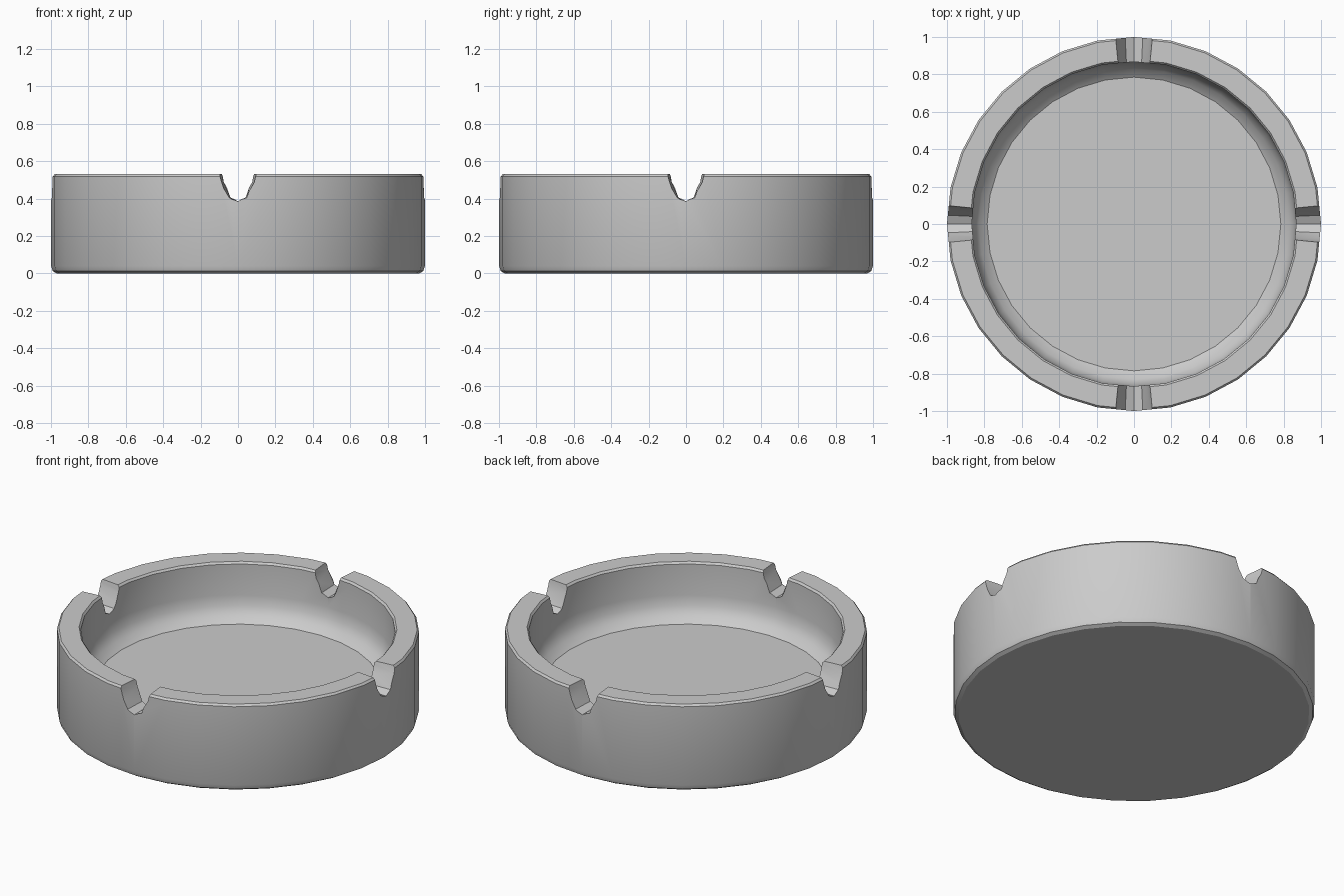
import bpy, bmesh, math
from mathutils import Matrix, Vector

cube = bpy.data.objects.get("Cube")
if cube:
    bpy.data.objects.remove(cube, do_unlink=True)

SIDES = 32

# One plain grey material
grey = bpy.data.materials.new("light grey")
grey.use_nodes = True
colour = (0.6, 0.6, 0.6, 1)
grey.diffuse_color = colour
grey.node_tree.nodes["Principled BSDF"].inputs["Base Color"].default_value = colour


def make_object(name, bm):
    bmesh.ops.recalc_face_normals(bm, faces=bm.faces)
    mesh = bpy.data.meshes.new(name)
    bm.to_mesh(mesh)
    bm.free()
    mesh.materials.append(grey)
    obj = bpy.data.objects.new(name, mesh)
    bpy.context.collection.objects.link(obj)
    return obj


def lathe(name, profile):
    """Revolve (radius, height) points, closing both ends with flat discs."""
    bm = bmesh.new()
    rings = []
    for r, z in profile:
        rings.append([bm.verts.new((r * math.cos(a), r * math.sin(a), z))
                      for a in (math.tau * i / SIDES for i in range(SIDES))])
    for low, high in zip(rings, rings[1:]):
        for i in range(SIDES):
            j = (i + 1) % SIDES
            bm.faces.new((low[i], low[j], high[j], high[i]))
    bm.faces.new(rings[0])
    bm.faces.new(rings[-1])
    return make_object(name, bm)


def notch_cutter(name, angle):
    """A groove prism that narrows towards the middle of the bowl."""
    half = [(0.12, 0.62), (0.099, 0.53), (0.088, 0.487), (0.047, 0.405)]
    section = half + [(0, 0.385)] + [(-x, z) for x, z in reversed(half)]
    bm = bmesh.new()
    ends = [[bm.verts.new((r, w * r, z)) for w, z in section] for r in (0.7, 1.2)]
    n = len(section)
    for i in range(n):
        j = (i + 1) % n
        bm.faces.new((ends[0][i], ends[0][j], ends[1][j], ends[1][i]))
    for end in ends:
        bm.faces.new(end)
    bm.transform(Matrix.Rotation(angle, 4, "Z"))
    return make_object(name, bm)


# Bowl: underside, softened foot, outer wall, rim, inner wall, curved corner, floor
bowl = lathe("round_bowl", [
    (0.97, 0), (0.99, 0.012), (1, 0.04),
    (1, 0.518), (0.99, 0.53),
    (0.878, 0.53), (0.868, 0.518),
    (0.867, 0.33), (0.857, 0.27), (0.83, 0.222), (0.785, 0.19)])

# Four rest notches through the rim
bpy.context.view_layer.objects.active = bowl
for k in range(4):
    cutter = notch_cutter("notch_cutter", k * math.pi / 2)
    cutter.hide_render = True
    cut = bowl.modifiers.new("notch", "BOOLEAN")
    cut.operation = "DIFFERENCE"
    cut.solver = "EXACT"
    cut.object = cutter
    bpy.ops.object.modifier_apply(modifier=cut.name)
    bpy.data.objects.remove(cutter, do_unlink=True)

# Smooth walls with crisp rim and floor edges
for obj in bpy.context.selected_objects:
    obj.select_set(False)
bowl.select_set(True)
bpy.ops.object.shade_smooth_by_angle(angle=math.radians(30))
